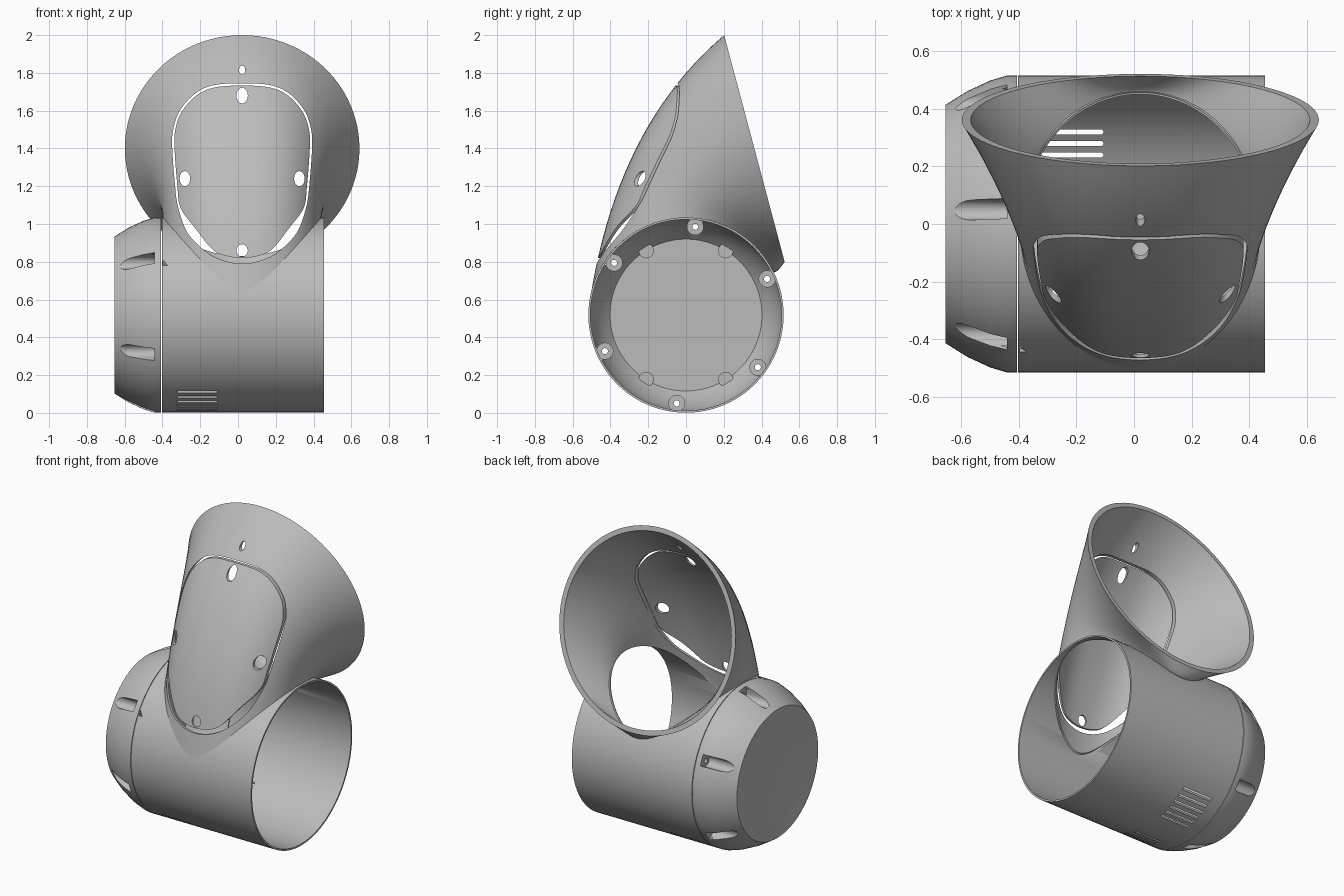
import bpy, bmesh
from math import sin, cos, pi, sqrt, radians
from mathutils import Vector

if "Cube" in bpy.data.objects:
    bpy.data.objects.remove(bpy.data.objects["Cube"])

grey = bpy.data.materials.new("plain_grey")
grey.use_nodes = True
grey.diffuse_color = (0.5, 0.5, 0.5, 1)
grey.node_tree.nodes["Principled BSDF"].inputs["Base Color"].default_value = (0.5, 0.5, 0.5, 1)

R, WALL, MID, ZC = 0.517, 0.011, 0.022, 0.518   # body radius, wall, x centre, axis height


def skin(name, rings, loop=False):
    """Skin closed rings of points; loop joins last to first, else ends are capped."""
    bm = bmesh.new()
    vs = [[bm.verts.new(p) for p in ring] for ring in rings]
    n, m = len(vs[0]), len(vs)
    for i in range(m if loop else m - 1):
        a, b = vs[i], vs[(i + 1) % m]
        for j in range(n):
            k = (j + 1) % n
            bm.faces.new((a[j], a[k], b[k], b[j]))
    if not loop:
        bm.faces.new(vs[0])
        bm.faces.new(vs[-1])
    bmesh.ops.recalc_face_normals(bm, faces=bm.faces)
    me = bpy.data.meshes.new(name)
    bm.to_mesh(me)
    bm.free()
    me.materials.append(grey)
    ob = bpy.data.objects.new(name, me)
    bpy.context.collection.objects.link(ob)
    return ob


def revolve(name, profile, loop=False, n=96):
    """Turn (x, radius) points about the body axis."""
    return skin(name, [[(x, r * cos(2 * pi * i / n), ZC + r * sin(2 * pi * i / n))
                        for i in range(n)] for x, r in profile], loop)


def prism_y(outline, y0=-0.9, y1=0.2):
    return skin("cutter", [[(MID + x, y, z) for x, z in outline] for y in (y0, y1)])


def prism_x(outline, x0, x1, ang):
    """Extrude a (radial, tangential) outline along x at an angle about the axis."""
    c, s = cos(ang), sin(ang)
    return skin("cutter", [[(x, r * c - t * s, ZC + r * s + t * c) for r, t in outline]
                           for x in (x0, x1)])


def ellipse(cx, cy, rx, ry, n=24):
    return [(cx + rx * cos(2 * pi * i / n), cy + ry * sin(2 * pi * i / n)) for i in range(n)]


def boolean(ob, cutter, op="DIFFERENCE"):
    mod = ob.modifiers.new("cut", "BOOLEAN")
    mod.operation, mod.object, mod.solver = op, cutter, "EXACT"
    bpy.context.view_layer.objects.active = ob
    bpy.ops.object.modifier_apply(modifier=mod.name)
    bpy.data.objects.remove(cutter)


def smooth_outline(half, steps=5):
    """Mirror a half outline and round it with a Catmull-Rom curve."""
    pts = [Vector(p) for p in half + [(-x, z) for x, z in half[-2:0:-1]]]
    n, out = len(pts), []
    for i in range(n):
        a, b, c, d = (pts[(i + k) % n] for k in (-1, 0, 1, 2))
        for s in range(steps):
            t = s / steps
            out.append(0.5 * (2 * b + (c - a) * t + (2 * a - 5 * b + 4 * c - d) * t * t
                              + (3 * b - a - 3 * c + d) * t ** 3))
    return out


# Flared neck: curves from the saddle line on the body to a tilted round rim
def saddle(a, scale):
    y = sin(a) * (0.5 if sin(a) < 0 else 0.465) * scale
    return Vector((MID + 0.42 * cos(a) * scale, y, 0))


def neck_rings(scale, radius, rim, steps=24, n=96):
    up = Vector((0, -0.32, 1.2)).normalized()
    rings = [[] for _ in range(steps + 1)]
    for j in range(n):
        a = 2 * pi * j / n
        p0 = saddle(a, scale)
        p0.z = ZC + sqrt(radius ** 2 - p0.y ** 2)
        p2 = Vector((MID + rim * cos(a), 0.362, 1.4)) - up * rim * sin(a)
        f = (1 - sin(a)) / 2
        p1 = p0 + Vector((0.01 * cos(a), 0.02 + 0.2 * f - 0.07 * f * f, 0.885 * f ** 2.5))
        for i in range(steps + 1):
            t = i / steps
            rings[i].append((1 - t) ** 2 * p0 + 2 * t * (1 - t) * p1 + t * t * p2)
    return rings


neck = skin("flared_neck", neck_rings(1, R, 0.621) + neck_rings(0.97, R - WALL, 0.59)[::-1], True)

# Front shield plate, separated from the neck by a thin gap
opening = [(0, 1.745), (0.15, 1.735), (0.25, 1.69), (0.33, 1.6), (0.365, 1.5), (0.37, 1.4),
           (0.355, 1.2), (0.338, 1.085), (0.29, 0.955), (0.2, 0.86), (0.11, 0.81), (0, 0.79)]
plate = [(0, 1.733), (0.146, 1.723), (0.243, 1.68), (0.32, 1.594), (0.354, 1.5), (0.358, 1.4),
         (0.343, 1.2), (0.326, 1.085), (0.25, 0.98), (0.165, 0.873), (0.1, 0.835), (0, 0.82)]
shield = neck.copy()
shield.data = neck.data.copy()
shield.name = "front_shield"
bpy.context.collection.objects.link(shield)
boolean(neck, prism_y(smooth_outline(opening)))
boolean(shield, prism_y(smooth_outline(plate)), "INTERSECT")
for x, z, w, h in ((0, 1.68, 0.03, 0.042), (0, 0.86, 0.03, 0.033),
                   (-0.303, 1.24, 0.028, 0.04), (0.303, 1.24, 0.028, 0.04)):
    boolean(shield, prism_y(ellipse(x, z, w, h)))
boolean(neck, prism_y(ellipse(0, 1.815, 0.016, 0.024)))

# Tubular body, open at one end and under the neck
body = revolve("tube_body", [(-0.403, R), (0.455, R), (0.455, R - WALL), (-0.403, R - WALL)], True)
hole = [saddle(2 * pi * i / 96, 0.985) for i in range(96)]
boolean(body, skin("cutter", [[(p.x, p.y, z) for p in hole] for z in (0.54, 1.3)]))

# Vent slots along the underside and a small triangular mark
for side in (-1, 1):
    for i in range(6):
        y = side * (0.12 + 0.04 * i)
        outline = [(-0.32, y - 0.008), (-0.11, y - 0.008), (-0.105, y), (-0.11, y + 0.008),
                   (-0.32, y + 0.008), (-0.325, y)]
        boolean(body, skin("cutter", [[(p, q, z) for p, q in outline] for z in (-0.1, 0.3)]))
boolean(body, prism_y([(-0.42, 0.78), (-0.395, 0.78), (-0.42, 0.81)], -0.7, -0.3))

# Hollow tapered end cap with screw pockets
cap = revolve("end_cap", [(-0.407, R), (-0.44, R), (-0.5, 0.499), (-0.58, 0.462), (-0.655, 0.415),
                          (-0.655, 0.4), (-0.645, 0.365)])
cavity = revolve("cutter", [(-0.39, R - WALL), (-0.44, R - WALL), (-0.5, 0.487), (-0.58, 0.448),
                            (-0.63, 0.402)])
angles = [radians(24 + 60 * i) for i in range(6)]
for a in angles:
    boolean(cavity, prism_x(ellipse(0.47, 0, 0.045, 0.045), -0.7, -0.425, a))
for y in (-1, 1):
    for z in (-1, 1):
        tab = Vector((y * 0.21, z * 0.34)).angle_signed(Vector((1, 0)))
        boolean(cavity, prism_x(ellipse(0.4, 0, 0.04, 0.04), -0.66, -0.61, tab))
boolean(cap, cavity)
pocket = [(0.6, -0.035)] + [(0.47 - 0.035 * sin(pi * i / 12), -0.035 * cos(pi * i / 12))
                            for i in range(13)] + [(0.6, 0.035)]
for a in angles:
    boolean(cap, prism_x(pocket, -0.75, -0.442, a))
    boolean(cap, prism_x(ellipse(0.47, 0, 0.016, 0.016), -0.5, -0.38, a))

# Smooth shading with crisp edges
for ob in (neck, shield, body, cap):
    bpy.ops.object.select_all(action="DESELECT")
    ob.select_set(True)
    bpy.context.view_layer.objects.active = ob
    bpy.ops.object.shade_smooth_by_angle(angle=radians(30))
